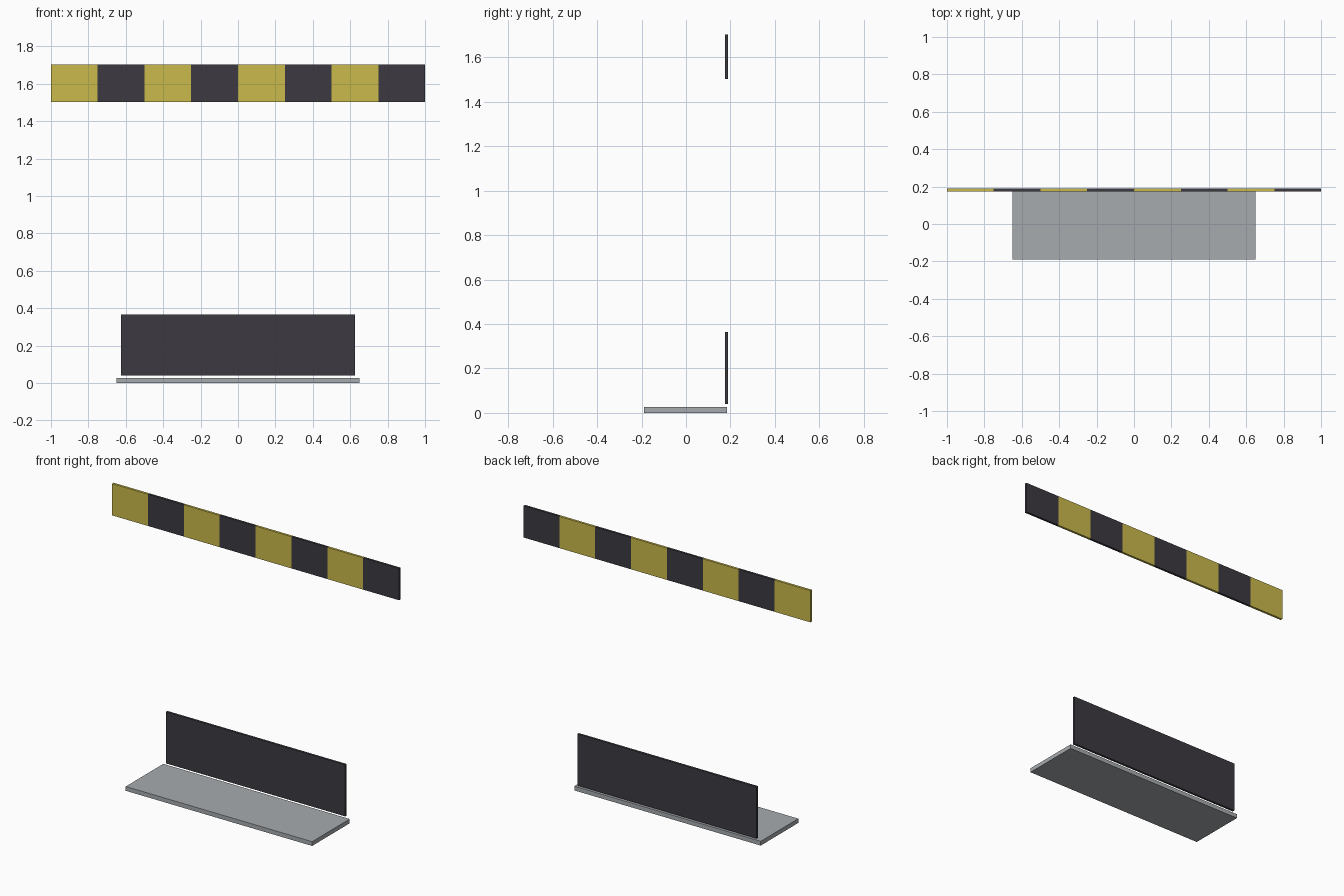
import bpy
import bmesh
from mathutils import Matrix

cube = bpy.data.objects.get("Cube")
if cube:
    bpy.data.objects.remove(cube, do_unlink=True)


def make_material(name, rgb):
    mat = bpy.data.materials.new(name)
    mat.use_nodes = True
    mat.diffuse_color = (*rgb, 1)
    mat.node_tree.nodes["Principled BSDF"].inputs["Base Color"].default_value = (*rgb, 1)
    return mat


yellow = make_material("warning yellow", (0.59, 0.49, 0.07))
charcoal = make_material("charcoal", (0.045, 0.042, 0.052))
grey = make_material("metal grey", (0.39, 0.41, 0.43))


def make_box(name, low, high, materials):
    size = [b - a for a, b in zip(low, high)]
    centre = [(a + b) / 2 for a, b in zip(low, high)]
    bm = bmesh.new()
    bmesh.ops.create_cube(bm, size=1, matrix=Matrix.Translation(centre) @ Matrix.Diagonal((*size, 1)))
    mesh = bpy.data.meshes.new(name)
    for mat in materials:
        mesh.materials.append(mat)
    # Split a two-colour box into eight equal bands along its length
    if len(materials) > 1:
        band = size[0] / 8
        for i in range(1, 8):
            bmesh.ops.bisect_plane(bm, geom=bm.verts[:] + bm.edges[:] + bm.faces[:],
                                   plane_co=(low[0] + i * band, 0, 0), plane_no=(1, 0, 0))
        for face in bm.faces:
            x = face.calc_center_median().x
            face.material_index = min(int((x - low[0]) / band), 7) % 2
    bm.to_mesh(mesh)
    bm.free()
    obj = bpy.data.objects.new(name, mesh)
    bpy.context.collection.objects.link(obj)
    return obj


BACK = 0.19
FRONT = 0.175

# Floor plate, upright kick panel and raised striped barrier board
make_box("base_plate", (-0.65, -BACK, 0), (0.65, 0.184, 0.027), [grey])
make_box("kick_panel", (-0.625, FRONT, 0.04), (0.625, BACK, 0.365), [charcoal])
make_box("striped_board", (-1, FRONT, 1.503), (1, BACK, 1.703), [yellow, charcoal])
